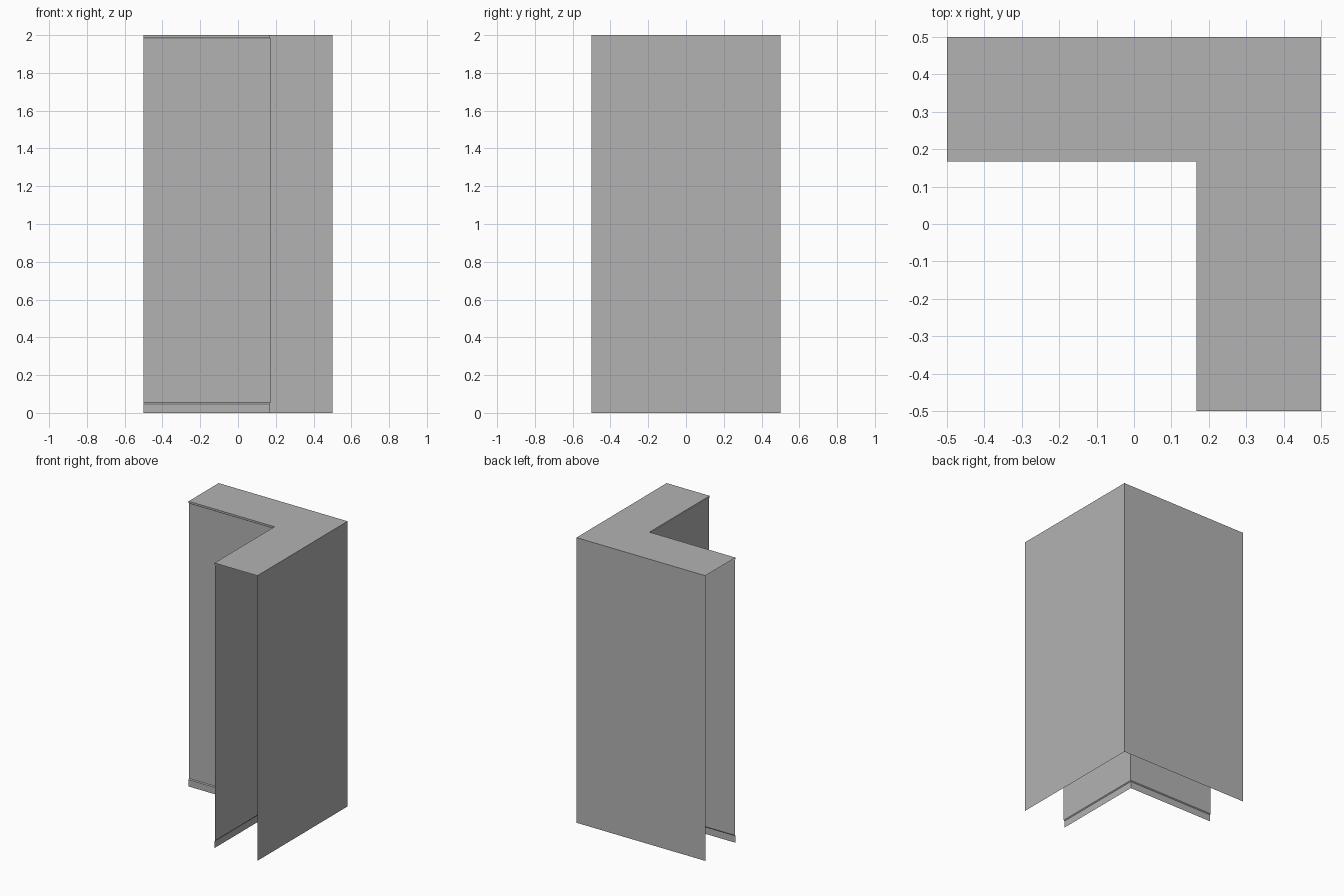
import bpy
import bmesh

cube = bpy.data.objects.get("Cube")
if cube:
    bpy.data.objects.remove(cube)

GREY = (0.45, 0.45, 0.45, 1.0)
plaster = bpy.data.materials.new("plain grey")
plaster.use_nodes = True
plaster.diffuse_color = GREY
plaster.node_tree.nodes["Principled BSDF"].inputs["Base Color"].default_value = GREY

END = 0.5        # outer faces and open ends
TRIM = 0.1667    # front of the skirting and top lip
WALL = 0.172     # recessed inner wall


def corner_sweep(name, profile):
    """Sweep (offset, height) points around the mitred corner as an open sheet."""
    bm = bmesh.new()
    rows = [[bm.verts.new(p) for p in ((-END, d, z), (d, d, z), (d, -END, z))]
            for d, z in profile]
    for a, b in zip(rows, rows[1:]):
        for j in range(2):
            bm.faces.new((a[j], b[j], b[j + 1], a[j + 1]))
    mesh = bpy.data.meshes.new(name)
    bm.to_mesh(mesh)
    bm.free()
    mesh.materials.append(plaster)
    obj = bpy.data.objects.new(name, mesh)
    bpy.context.collection.objects.link(obj)
    return obj


# Outer sides and flat top; the bottom and both ends stay open
corner_sweep("outer_wall", [(END, 0), (END, 2)])
corner_sweep("top_cap", [(END, 2), (TRIM, 2)])

# Inner side: lip with sloped underside, recessed wall, skirting with sloped top
corner_sweep("top_lip", [(TRIM, 2), (TRIM, 1.99), (WALL, 1.982)])
corner_sweep("inner_wall", [(WALL, 1.982), (WALL, 0.054)])
corner_sweep("skirting", [(WALL, 0.054), (TRIM, 0.048), (TRIM, 0)])
